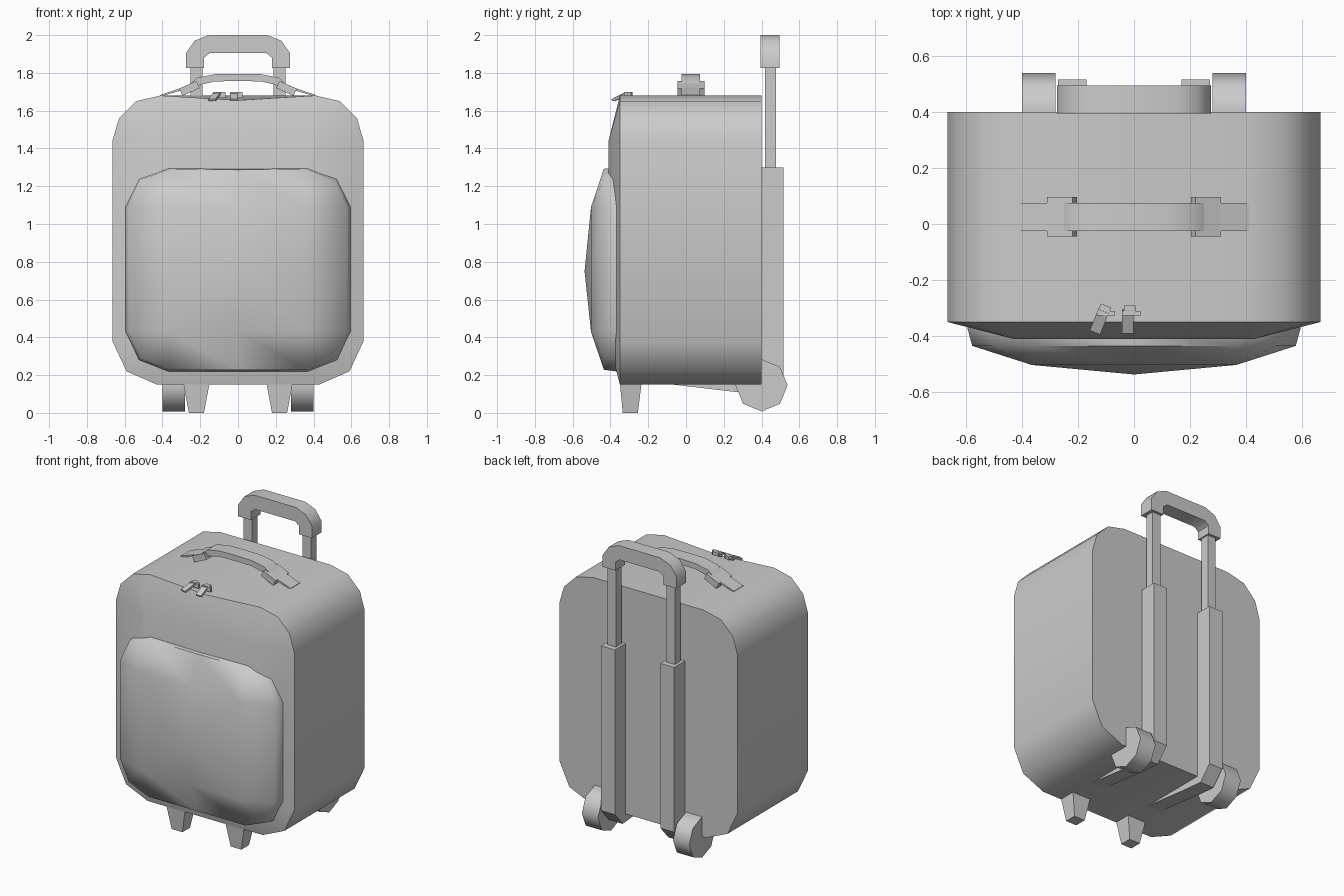
import bpy, bmesh, math
from mathutils import Matrix, Vector, Euler

if "Cube" in bpy.data.objects:
    bpy.data.objects.remove(bpy.data.objects["Cube"])


def finish(name, bm, mirror=False, angle=None):
    bmesh.ops.remove_doubles(bm, verts=bm.verts, dist=1e-4)
    bmesh.ops.recalc_face_normals(bm, faces=bm.faces)
    me = bpy.data.meshes.new(name)
    bm.to_mesh(me)
    bm.free()
    ob = bpy.data.objects.new(name, me)
    bpy.context.collection.objects.link(ob)
    if mirror:
        ob.modifiers.new("mirror", 'MIRROR')
    if angle:
        bpy.ops.object.select_all(action='DESELECT')
        bpy.context.view_layer.objects.active = ob
        ob.select_set(True)
        bpy.ops.object.shade_smooth_by_angle(angle=math.radians(angle))
    return ob


def loft(name, rings, tip=None, mirror=False, angle=None):
    """Bridge equal-length rings; cap the start, cap or fan the end."""
    bm = bmesh.new()
    vs = [[bm.verts.new(p) for p in r] for r in rings]
    n = len(vs[0])
    for a, b in zip(vs, vs[1:]):
        for i in range(n):
            j = (i + 1) % n
            bm.faces.new((a[i], a[j], b[j], b[i]))
    bm.faces.new(vs[0])
    if tip:
        t = bm.verts.new(tip)
        for i in range(n):
            bm.faces.new((vs[-1][i], vs[-1][(i + 1) % n], t))
    else:
        bm.faces.new(vs[-1])
    return finish(name, bm, mirror, angle)


def box(name, loc, size, rot=(0, 0, 0), mirror=False):
    bm = bmesh.new()
    m = Matrix.LocRotScale(Vector(loc), Euler(rot), Vector(size))
    bmesh.ops.create_cube(bm, size=1, matrix=m)
    return finish(name, bm, mirror)


def symmetric(half):
    """Complete a right-hand outline that runs top to bottom."""
    return half + [(-x, z) for x, z in reversed(half) if x > 0]


def at_y(pts, y):
    return [(x, y, z) for x, z in pts]


def at_x(pts, x):
    return [(x, y, z) for y, z in pts]


def clamp(pts, w, lo, hi):
    return [(max(-w, min(w, x)), max(lo, min(hi, z))) for x, z in pts]


# Main case with a shallow padded front
side = [(.41, 1.68), (.54, 1.65), (.63, 1.56), (.665, 1.44),
        (.665, .38), (.59, .22), (.43, .15), (0, .15)]
back = symmetric([(0, 1.68)] + side)
front = symmetric([(0, 1.655)] + side)
loft("case", [at_y(back, .40), at_y(front, -.35),
              at_y(clamp(front, .43, .38, 1.44), -.41)], angle=50)

# Bulging front pocket
pocket = symmetric([(0, 1.295), (.37, 1.30), (.525, 1.24), (.595, 1.09),
                    (.595, .76), (.595, .43), (.525, .28), (.37, .22), (0, .22)])
rim = [(x * .97, .76 + (z - .76) * .985) for x, z in pocket]
loft("front_pocket", [at_y(pocket, -.35), at_y(pocket, -.37), at_y(rim, -.435),
                      at_y(clamp(pocket, .365, .43, 1.09), -.503)],
     tip=(0, -.537, .75), angle=62)

# Front feet
rect = lambda x0, x1, y0, y1, z: [(x0, y0, z), (x1, y0, z), (x1, y1, z), (x0, y1, z)]
loft("front_foot", [rect(.15, .29, -.35, -.235, .16),
                    rect(.18, .26, -.335, -.255, 0)], mirror=True)

# Rear wheels
wheel = [(.40 + .138 * math.cos(k * math.pi / 4), .146 + .138 * math.sin(k * math.pi / 4))
         for k in range(8)]
loft("wheel", [at_x(wheel, .28), at_x(wheel, .40)], mirror=True, angle=50)

# Handle tracks that wrap under the case
track = [(.395, 1.30), (.515, 1.30), (.515, .19), (.43, .095), (.27, .11),
         (-.07, .15), (.395, .155)]
loft("handle_track", [at_x(track, .17), at_x(track, .272)], mirror=True)

# Telescoping rods and grip
box("handle_rod", (.22, .447, 1.53), (.062, .06, .64), mirror=True)
outer = [(.275, 1.825), (.275, 1.905), (.23, 1.97), (.155, 2.0)]
inner = [(.18, 1.825), (.18, 1.88), (.15, 1.905)]
grip = ([(-x, z) for x, z in outer] + outer[::-1]
        + inner + [(-x, z) for x, z in reversed(inner)])
loft("handle_grip", [at_y(grip, .395), at_y(grip, .495)], angle=40)

# Arched carry handle on top
top = [(.26, 1.735), (.215, 1.775), (.12, 1.793), (0, 1.795)]
low = [(.0, 1.757), (.12, 1.755), (.20, 1.737), (.245, 1.70)]
carry = (top + [(-x, z) for x, z in top[-2::-1]]
         + [(-x, z) for x, z in low[::-1]] + low[1:])
loft("carry_handle", [at_y(carry, -.025), at_y(carry, .075)], angle=35)
strap = [(.41, 1.675), (.41, 1.683), (.24, 1.742), (.24, 1.725)]
loft("carry_strap", [at_y(strap, -.025), at_y(strap, .075)], mirror=True)
box("carry_buckle", (.257, .026, 1.718), (.10, .142, .042),
    (0, math.radians(24), 0), mirror=True)

# Two zip sliders with pull tabs
for i, (x, turn) in enumerate([(-.10, -.38), (-.01, 0)]):
    box(f"zip_slider_{i + 1}", (x, -.318, 1.683), (.065, .016, .03))
    box(f"zip_body_{i + 1}", (x - .005, -.305, 1.688), (.04, .03, .022), (0, 0, turn))
    box(f"zip_pull_{i + 1}", (x - .012 + turn * .03, -.347, 1.675), (.04, .09, .012),
        (.45, 0, turn))
